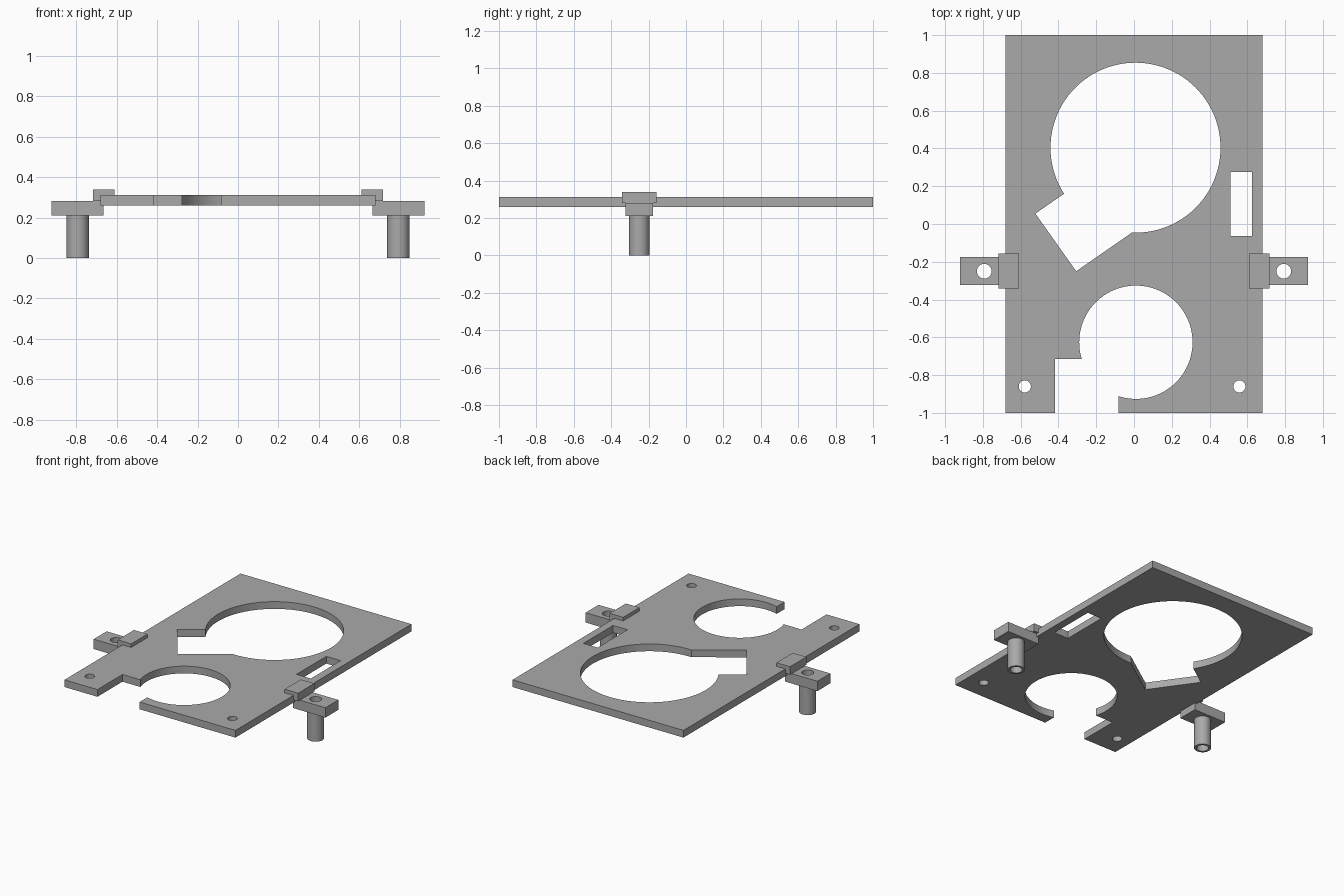
import bpy, math

if "Cube" in bpy.data.objects:
    bpy.data.objects.remove(bpy.data.objects["Cube"])

grey = bpy.data.materials.new("grey plastic")
grey.diffuse_color = (0.4, 0.4, 0.4, 1)
grey.use_nodes = True
grey.node_tree.nodes["Principled BSDF"].inputs["Base Color"].default_value = grey.diffuse_color


def prism(name, pts, z0, z1):
    """Solid with the given plan outline (counter-clockwise) from z0 to z1."""
    n = len(pts)
    verts = [(x, y, z) for z in (z0, z1) for x, y in pts]
    faces = [tuple(reversed(range(n))), tuple(range(n, 2 * n))]
    faces += [(i, (i + 1) % n, n + (i + 1) % n, n + i) for i in range(n)]
    mesh = bpy.data.meshes.new(name)
    mesh.from_pydata(verts, [], faces)
    mesh.materials.append(grey)
    ob = bpy.data.objects.new(name, mesh)
    bpy.context.collection.objects.link(ob)
    return ob


def box(name, x0, x1, y0, y1, z0, z1):
    x0, x1 = min(x0, x1), max(x0, x1)
    return prism(name, [(x0, y0), (x1, y0), (x1, y1), (x0, y1)], z0, z1)


def cylinder(name, x, y, r, z0, z1, n=48):
    ring = [(x + r * math.cos(2 * math.pi * i / n),
             y + r * math.sin(2 * math.pi * i / n)) for i in range(n)]
    return prism(name, ring, z0, z1)


def cut(ob, cutters):
    """Subtract each cutter and remove it afterwards."""
    bpy.context.view_layer.objects.active = ob
    for c in cutters:
        mod = ob.modifiers.new("cut", 'BOOLEAN')
        mod.operation = 'DIFFERENCE'
        mod.solver = 'EXACT'
        mod.object = c
        bpy.ops.object.modifier_apply(modifier=mod.name)
        bpy.data.objects.remove(c)


def smooth(ob):
    bpy.ops.object.select_all(action='DESELECT')
    ob.select_set(True)
    bpy.context.view_layer.objects.active = ob
    bpy.ops.object.shade_smooth_by_angle(angle=math.radians(30))


# Flat mounting plate with all its openings
plate = box("mounting_plate", -0.68, 0.68, -1, 1, 0.26, 0.312)
lo, hi = 0.1, 0.5
cut(plate, [
    cylinder("large_opening", 0.008, 0.404, 0.45, lo, hi, 96),
    prism("angled_notch", [(-0.522, 0.055), (-0.306, -0.25),
                           (0.03, -0.017), (-0.186, 0.288)], lo, hi),
    cylinder("small_opening", 0.01, -0.626, 0.30, lo, hi, 96),
    box("front_notch", -0.418, -0.083, -1.1, -0.716, lo, hi),
    box("side_slot", 0.51, 0.624, -0.063, 0.275, lo, hi),
    cylinder("left_screw_hole", -0.578, -0.86, 0.032, lo, hi),
    cylinder("right_screw_hole", 0.558, -0.86, 0.032, lo, hi),
])
smooth(plate)

# Side brackets: lower tab, clip over the plate edge and hollow post
for side, s in (("left", -1), ("right", 1)):
    tab = box(side + "_tab", s * 0.665, s * 0.922, -0.323, -0.176, 0.21, 0.281)
    cut(tab, [cylinder("tab_hole", s * 0.793, -0.25, 0.039, 0.1, 0.4)])
    box(side + "_clip", s * 0.61, s * 0.718, -0.342, -0.157, 0.281, 0.338)
    post = cylinder(side + "_post", s * 0.793, -0.25, 0.055, 0, 0.21)
    cut(post, [cylinder("post_hole", s * 0.793, -0.25, 0.039, -0.1, 0.4)])
    smooth(tab)
    smooth(post)
